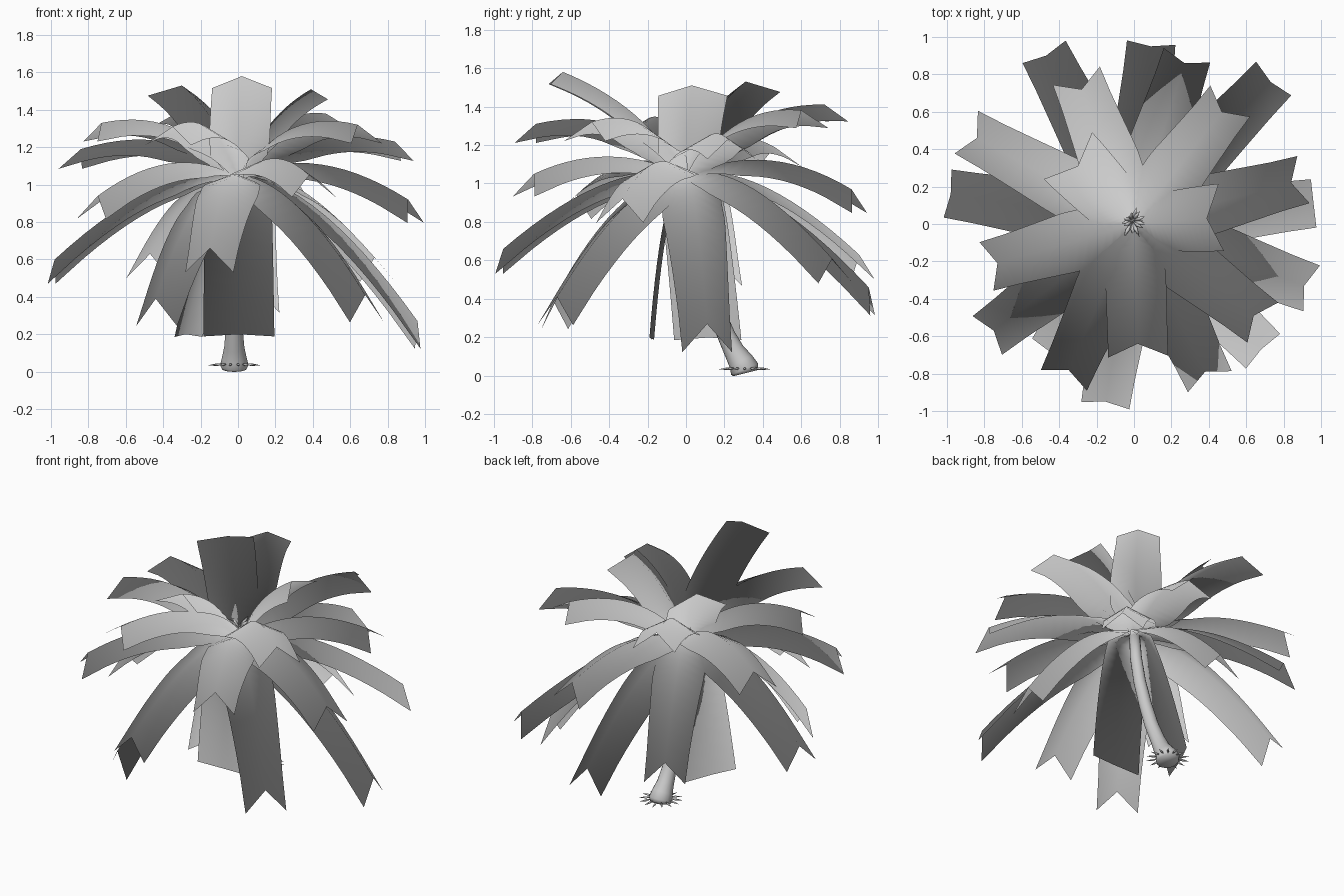
import bpy, bmesh, math, random
from mathutils import Vector

if "Cube" in bpy.data.objects:
    bpy.data.objects.remove(bpy.data.objects["Cube"])

random.seed(4)
CROWN = Vector((0, 0, 1.0))


def finish(bm, name, puffy=False):
    me = bpy.data.meshes.new(name)
    bm.to_mesh(me)
    bm.free()
    for p in me.polygons:
        p.use_smooth = True
    if puffy:  # foliage shading: normals radiate from the crown
        me.normals_split_custom_set_from_vertices(
            [(v.co - CROWN).normalized() for v in me.vertices])
    ob = bpy.data.objects.new(name, me)
    bpy.context.collection.objects.link(ob)
    return ob


def lerp_profile(pts, t):
    for (a, va), (b, vb) in zip(pts, pts[1:]):
        if t <= b:
            return va + (vb - va) * (t - a) / (b - a)
    return pts[-1][1]


# Frond: creased strip along an arched path, with a notched tip
def frond(name, tip, ctrl, width=0.27, mid=0.325, drop=0.085, notch=0.09, n=14):
    x, y, z = tip
    ang = math.atan2(y, x)
    out = Vector((math.cos(ang), math.sin(ang), 0))
    side = Vector((-out.y, out.x, 0))
    up = Vector((0, 0, 1))
    p0 = Vector((0.025, 1.05))
    p1 = Vector(ctrl)
    p2 = Vector((math.hypot(x, y), z))
    bm = bmesh.new()
    rows = []
    for i in range(n + 1):
        t = i / n
        c = p0 * (1 - t) ** 2 + p1 * 2 * t * (1 - t) + p2 * t * t
        d = ((p1 - p0) * (1 - t) + (p2 - p1) * t).normalized()
        nor = Vector((-d.y, d.x))
        w = lerp_profile([(0, 0.10), (0.22, mid * 0.95), (0.45, mid), (1, width)], t) / 2
        e = c - nor * drop * min(1, 0.25 + t * 2)
        if i == n:
            e = e + d * notch
        row = []
        for q, s in ((e, -w), (c, 0), (e, w)):
            row.append(bm.verts.new(out * q.x + up * q.y + side * s))
        rows.append(row)
    for a, b in zip(rows, rows[1:]):
        for k in range(2):
            bm.faces.new((a[k], b[k], b[k + 1], a[k + 1]))
    return finish(bm, name, True)


# Fronds grouped by tier: path control (radius, height), width, notch, then tip centres
tiers = [
    ("upright_frond", (0.20, 1.40), 0.32, 0.04, [(0.02, -0.64, 1.58)]),
    ("upright_frond", (0.13, 1.36), 0.36, 0.04, [(0.39, 0.03, 1.51), (-0.30, 0.31, 1.53)]),
    ("high_frond", (0.32, 1.42), 0.27, 0.08, [
        (0.47, 0.60, 1.38), (-0.28, 0.72, 1.41), (-0.73, -0.21, 1.33),
        (-0.35, -0.78, 1.31), (0.64, -0.49, 1.32)]),
    ("upper_frond", (0.40, 1.34), 0.26, 0.09, [(-0.84, 0.46, 1.19), (0.84, 0.22, 1.23)]),
    ("middle_frond", (0.45, 1.23), 0.26, 0.10, [
        (0.27, 0.86, 0.97), (-0.75, -0.57, 0.94), (0.38, -0.79, 1.05), (0.91, -0.33, 0.92)]),
    ("low_frond", (0.42, 1.12), 0.26, 0.10, [
        (-0.47, 0.90, 0.63), (0.73, 0.76, 0.61), (-0.98, 0.16, 0.60), (-0.15, -0.95, 0.66)]),
    ("drooping_frond", (0.43, 1.02), 0.26, 0.12, [
        (0.09, 0.95, 0.46), (-0.44, -0.69, 0.39), (0.68, -0.67, 0.41), (0.96, 0.11, 0.27)]),
]
for tier, ctrl, width, notch, tips in tiers:
    for tip in tips:
        frond(tier, tip, ctrl, width, notch=notch)

# Two steep hanging fronds close to the trunk
for tip in [(0.005, -0.19, 0.20), (-0.28, 0.12, 0.20)]:
    frond("hanging_frond", tip, (0.13, 0.95), 0.38, 0.36, 0.02, 0.01)

# Curved tapering trunk with a flared foot
path = [(-0.02, 0.31, 0.015, 0.066), (-0.02, 0.305, 0.035, 0.076), (-0.02, 0.285, 0.075, 0.066),
        (-0.02, 0.25, 0.13, 0.054), (-0.02, 0.21, 0.21, 0.047), (-0.015, 0.155, 0.34, 0.044),
        (-0.01, 0.10, 0.51, 0.041), (-0.005, 0.05, 0.70, 0.039), (0, 0.02, 0.88, 0.037),
        (0, 0.005, 1.05, 0.034)]
bm = bmesh.new()
rings = []
for i, p in enumerate(path):
    a = Vector(path[max(i - 1, 0)][:3])
    b = Vector(path[min(i + 1, len(path) - 1)][:3])
    quat = Vector((0, 0, 1)).rotation_difference(b - a)
    rings.append([bm.verts.new(Vector(p[:3]) + quat @ Vector(
        (p[3] * math.cos(k * math.tau / 16), p[3] * math.sin(k * math.tau / 16), 0)))
        for k in range(16)])
for a, b in zip(rings, rings[1:]):
    for k in range(16):
        bm.faces.new((a[k], a[(k + 1) % 16], b[(k + 1) % 16], b[k]))
bm.faces.new(rings[0][::-1])
bm.faces.new(rings[-1])
finish(bm, "trunk")


# Spike: slender double cone
def spike(bm, start, direction, length, rad):
    d = direction.normalized()
    quat = Vector((0, 0, 1)).rotation_difference(d)
    a = bm.verts.new(start)
    b = bm.verts.new(start + d * length)
    ring = [bm.verts.new(start + d * length * 0.5 + quat @ Vector(
        (rad * math.cos(k * math.tau / 6), rad * math.sin(k * math.tau / 6), 0))) for k in range(6)]
    for k in range(6):
        bm.faces.new((a, ring[(k + 1) % 6], ring[k]))
        bm.faces.new((b, ring[k], ring[(k + 1) % 6]))


# Root spikes around the foot
bm = bmesh.new()
for k in range(14):
    a = k * math.tau / 14
    d = Vector((math.cos(a), math.sin(a), -0.08))
    spike(bm, Vector((-0.02, 0.305, 0.045)) + d * 0.05, d, 0.09, 0.007)
finish(bm, "roots")

# Bud cluster at the crown
bm = bmesh.new()
for k in range(14):
    a = k * 2.4
    d = Vector((math.cos(a), math.sin(a), random.uniform(-0.1, 1.2)))
    spike(bm, Vector((-0.01, 0.015, 1.08)), d, random.uniform(0.07, 0.11), 0.012)
finish(bm, "crown_buds")
